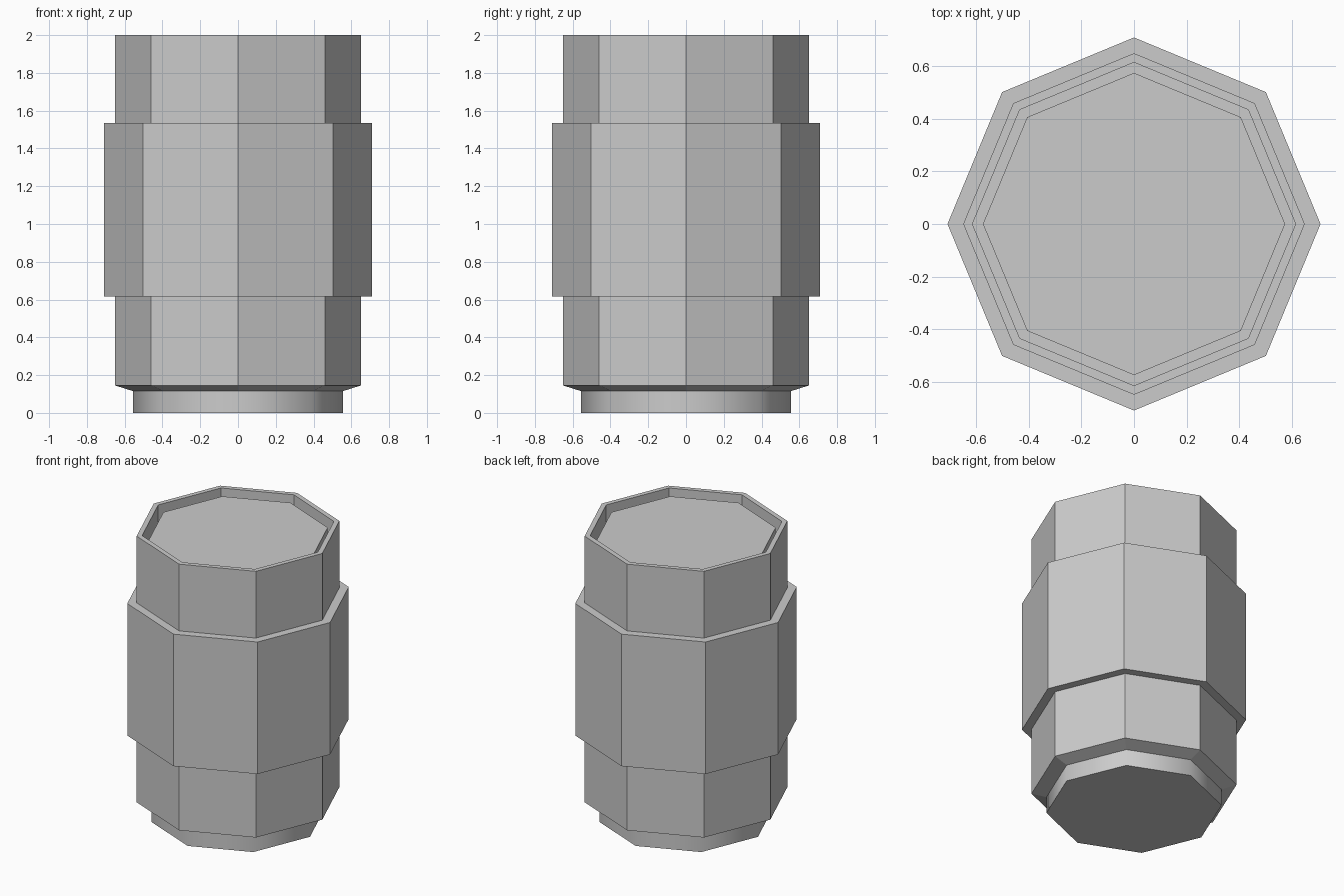
import bpy
import bmesh
import math

SIDES = 8

cube = bpy.data.objects.get("Cube")
if cube:
    bpy.data.objects.remove(cube, do_unlink=True)

grey = bpy.data.materials.new("light_grey")
grey.use_nodes = True
colour = (0.6, 0.6, 0.6, 1)
grey.diffuse_color = colour
grey.node_tree.nodes["Principled BSDF"].inputs["Base Color"].default_value = colour


def turned_part(name, profile, smooth_sides=False):
    """Turn a (radius, height) profile into a closed octagonal solid."""
    bm = bmesh.new()
    rings = []
    for radius, z in profile:
        angles = [math.tau * i / SIDES for i in range(SIDES)]
        rings.append([bm.verts.new((radius * math.cos(a), radius * math.sin(a), z))
                      for a in angles])
    for low, high in zip(rings, rings[1:]):
        for i in range(SIDES):
            j = (i + 1) % SIDES
            face = bm.faces.new((low[i], low[j], high[j], high[i]))
            face.smooth = smooth_sides
    # Flat end caps with crisp rims
    for ring in (rings[0][::-1], rings[-1]):
        cap = bm.faces.new(ring)
        for edge in cap.edges:
            edge.smooth = False
    bmesh.ops.recalc_face_normals(bm, faces=bm.faces)
    mesh = bpy.data.meshes.new(name)
    bm.to_mesh(mesh)
    bm.free()
    mesh.materials.append(grey)
    part = bpy.data.objects.new(name, mesh)
    bpy.context.collection.objects.link(part)
    return part


# Smooth-shaded foot
turned_part("foot", [(0.555, 0), (0.555, 0.115)], smooth_sides=True)

# Stepped body with a wide middle band, rim, groove and sunken lid
turned_part("body", [
    (0.555, 0.115), (0.65, 0.145),
    (0.65, 0.615), (0.71, 0.615),
    (0.71, 1.535), (0.65, 1.535),
    (0.65, 2.0), (0.615, 2.0),
    (0.615, 1.88), (0.575, 1.88),
    (0.575, 1.96),
])
